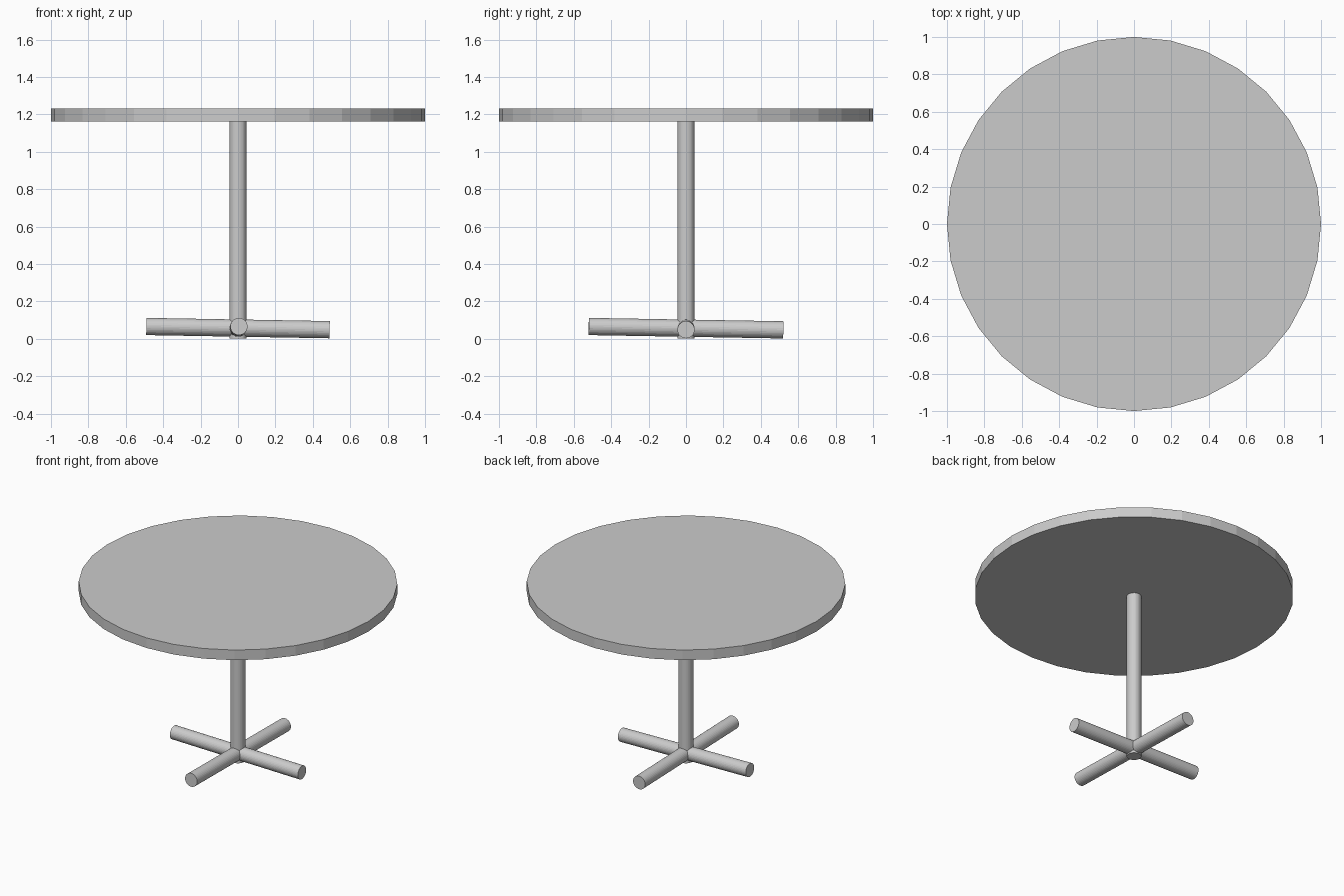
import bpy
from mathutils import Vector

if "Cube" in bpy.data.objects:
    bpy.data.objects.remove(bpy.data.objects["Cube"])


def rod(name, start, end, radius, sides=32):
    """Flat-faced capped cylinder between two points."""
    a, b = Vector(start), Vector(end)
    axis = b - a
    bpy.ops.mesh.primitive_cylinder_add(vertices=sides, radius=radius,
                                        depth=axis.length, location=(a + b) / 2)
    obj = bpy.context.object
    obj.name = name
    obj.rotation_euler = axis.to_track_quat('Z', 'Y').to_euler()
    return obj


R = 0.046

# Round top and central column
rod("table_top", (0, 0, 1.162), (0, 0, 1.232), 1.0)
rod("column", (0, 0, 0.003), (0, 0, 1.165), R)

# Two crossed foot bars, each tilted slightly
rod("foot_bar_side", (-0.49, 0, 0.066), (0.49, 0, 0.049), R)
rod("foot_bar_front", (0.005, -0.52, 0.066), (-0.005, 0.52, 0.048), R)
